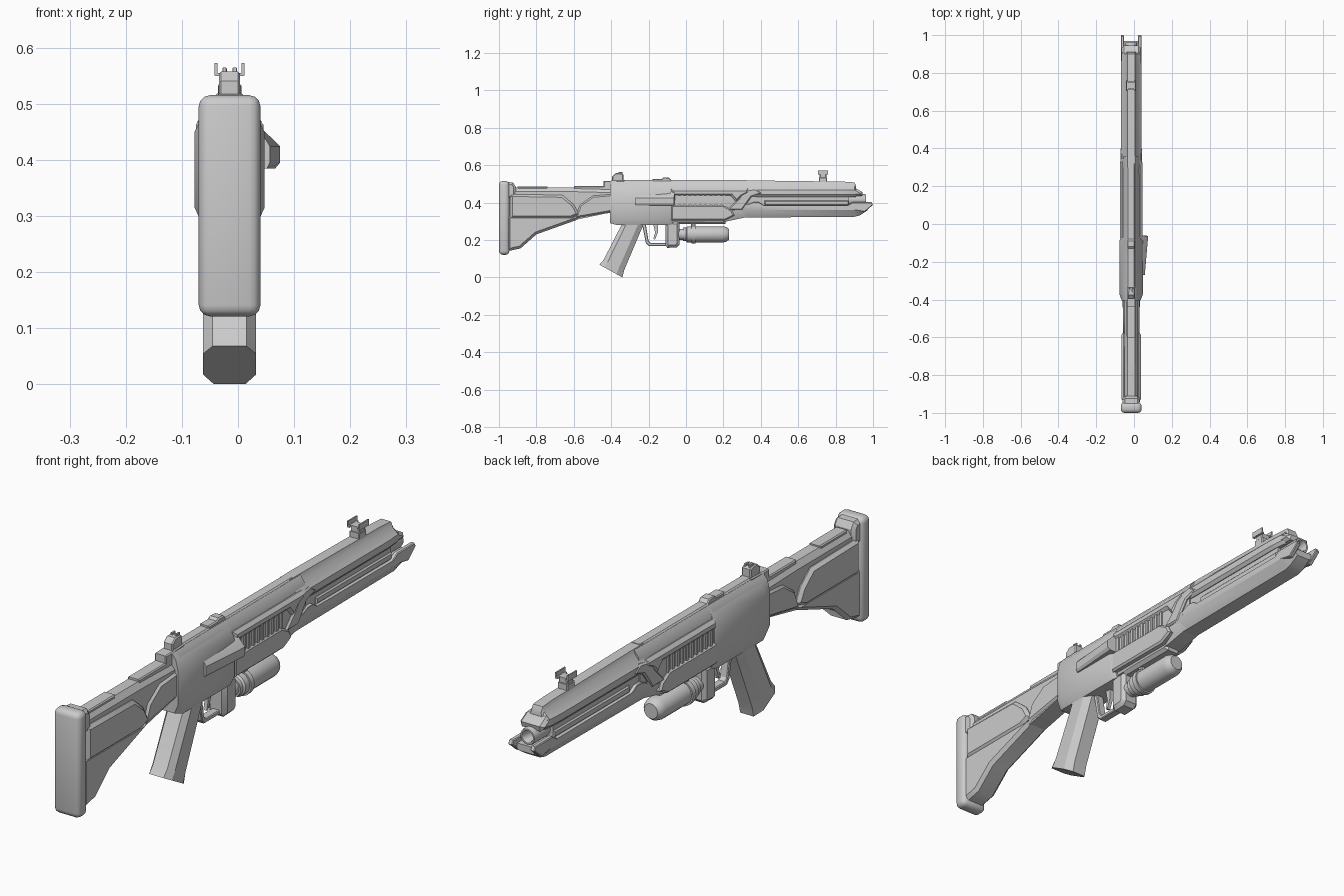
import bpy, bmesh, math

CX = -0.015  # middle plane of the rifle


def finish(name, bm, angle=30):
    bmesh.ops.recalc_face_normals(bm, faces=bm.faces)
    me = bpy.data.meshes.new(name)
    bm.to_mesh(me)
    bm.free()
    ob = bpy.data.objects.new(name, me)
    bpy.context.collection.objects.link(ob)
    bpy.ops.object.select_all(action='DESELECT')
    ob.select_set(True)
    bpy.context.view_layer.objects.active = ob
    bpy.ops.object.shade_smooth_by_angle(angle=math.radians(angle))
    return ob


def plate(name, pts, half, chamfer=0.0, x=CX, seg=1):
    """Side profile of (y, z) points, extruded across x, with chamfered rims."""
    bm = bmesh.new()
    f = bm.faces.new([bm.verts.new((x - half, y, z)) for y, z in pts])
    ext = bmesh.ops.extrude_face_region(bm, geom=[f])['geom']
    bmesh.ops.translate(bm, verts=[v for v in ext if isinstance(v, bmesh.types.BMVert)], vec=(2 * half, 0, 0))
    if chamfer:
        rims = [e for e in bm.edges if abs(e.verts[0].co.x - e.verts[1].co.x) < 1e-6]
        bmesh.ops.bevel(bm, geom=rims, offset=chamfer, segments=seg, profile=0.5, affect='EDGES', clamp_overlap=True)
    return finish(name, bm)


def block(name, y0, y1, z0, z1, half, chamfer=0.0, x=CX):
    return plate(name, [(y0, z0), (y1, z0), (y1, z1), (y0, z1)], half, chamfer, x)


def loft(name, sections):
    """Sections of (y, [(half width, z), ...]) mirrored about the middle plane."""
    bm = bmesh.new()
    rings = []
    for y, half in sections:
        ring = [(CX + w, y, z) for w, z in half] + [(CX - w, y, z) for w, z in reversed(half)]
        rings.append([bm.verts.new(c) for c in ring])
    n = len(rings[0])
    for a, b in zip(rings, rings[1:]):
        for i in range(n):
            bm.faces.new((a[i], a[(i + 1) % n], b[(i + 1) % n], b[i]))
    bm.faces.new(rings[0])
    bm.faces.new(rings[-1])
    return finish(name, bm)


def lathe(name, pts, z, n=20):
    """Revolve (radius, y) points about a line along y."""
    bm = bmesh.new()
    vs = [bm.verts.new((CX + r, y, z)) for r, y in pts]
    es = [bm.edges.new(p) for p in zip(vs, vs[1:])]
    bmesh.ops.spin(bm, geom=vs + es, cent=(CX, 0, z), axis=(0, 1, 0), angle=2 * math.pi, steps=n)
    bmesh.ops.remove_doubles(bm, verts=bm.verts, dist=1e-5)
    return finish(name, bm)


# Butt plate with rounded edges
bm = bmesh.new()
bmesh.ops.create_cube(bm, size=1)
for v in bm.verts:
    v.co = (CX + v.co.x * 0.11, -0.972 + v.co.y * 0.056, 0.318 + v.co.z * 0.394)
bmesh.ops.bevel(bm, geom=bm.edges[:], offset=0.02, segments=3, profile=0.5, affect='EDGES')
finish("butt_plate", bm, 40)
plate("butt_top_cap", [(-0.96, 0.42), (-0.91, 0.42), (-0.91, 0.485), (-0.925, 0.508), (-0.96, 0.51)], 0.045, 0.012)

# Stock: beam, neck, web and cheek panels
loft("stock_beam", [(y, [(0.02, zt), (0.036, zt - 0.022), (0.036, zb)])
                    for y, zt, zb in [(-0.95, 0.48, 0.31), (-0.58, 0.48, 0.31), (-0.39, 0.475, 0.35)]])
plate("stock_web", [(-0.955, 0.14), (-0.955, 0.33), (-0.55, 0.33), (-0.59, 0.305), (-0.80, 0.23), (-0.885, 0.155)],
      0.046, 0.018)
plate("cheek_panel", [(-0.94, 0.315), (-0.62, 0.315), (-0.57, 0.335), (-0.60, 0.39), (-0.66, 0.44), (-0.94, 0.445)],
      0.052, 0.012)
plate("stock_neck", [(-0.60, 0.312), (-0.55, 0.32), (-0.38, 0.35), (-0.38, 0.45), (-0.50, 0.44), (-0.57, 0.39)],
      0.044, 0.012)
block("stock_rib_rear", -0.90, -0.74, 0.47, 0.485, 0.024, 0.004)
block("stock_rib_front", -0.60, -0.43, 0.46, 0.488, 0.024, 0.004)

# Receiver: inner core and wide rear shell
def body(w, bottom, top=0.515):
    return [(0.022, top), (0.04, 0.492), (w, 0.45), (w, bottom + 0.035), (w - 0.016, bottom)]

loft("receiver_core", [(-0.38, body(0.05, 0.29)), (0.22, body(0.05, 0.30)), (0.36, body(0.046, 0.33))])
loft("receiver_shell", [(-0.405, body(0.05, 0.29)), (-0.37, body(0.0625, 0.28)),
                        (-0.09, body(0.0625, 0.28)), (-0.07, body(0.054, 0.285))])
plate("receiver_lower_panel", [(-0.08, 0.305), (0.21, 0.305), (0.26, 0.33), (0.245, 0.36), (0.20, 0.386), (-0.08, 0.386)],
      0.060, 0.007)
plate("receiver_upper_panel", [(-0.08, 0.435), (0.24, 0.435), (0.27, 0.40), (0.30, 0.43), (0.34, 0.45),
                               (0.33, 0.475), (-0.08, 0.475)], 0.060, 0.012)
for i in range(10):
    y = -0.055 + i * 0.028
    block("vent_fin", y, y + 0.012, 0.38, 0.44, 0.056)
plate("fore_joint", [(0.22, 0.36), (0.28, 0.42), (0.31, 0.465), (0.37, 0.475), (0.41, 0.45), (0.35, 0.43), (0.30, 0.36)],
      0.057, 0.006)
block("underside_keel", -0.05, 0.21, 0.285, 0.32, 0.035, 0.012)

# Top rail with raised steps
block("top_rail", -0.36, 0.32, 0.49, 0.52, 0.021, 0.005)
plate("rail_step", [(-0.18, 0.51), (-0.07, 0.51), (-0.09, 0.533), (-0.12, 0.535), (-0.13, 0.527), (-0.18, 0.527)], 0.02, 0.004)

# Side cover standing off the right side
bm = bmesh.new()
rings = []
for y, w in [(-0.27, 0.6), (-0.06, 1.0)]:
    rings.append([bm.verts.new((0.03 + dx * w, y, z)) for dx, z in
                  [(0, 0.462), (0.01, 0.458), (0.045, 0.424), (0.045, 0.395), (0.036, 0.384), (0, 0.384)]])
for i in range(6):
    bm.faces.new((rings[0][i], rings[0][i - 1], rings[1][i - 1], rings[1][i]))
for r in rings:
    bm.faces.new(r)
for v in rings[1][2:4]:
    v.co.y -= 0.005
finish("side_cover", bm)

# Fore end: upper shroud, inner core, lower trough
def shroud(w, top, low):
    return [(0.02, top), (0.026, top - 0.018), (w, 0.468), (w, low), (w - 0.01, low - 0.012)]

loft("upper_shroud", [(0.30, shroud(0.05, 0.518, 0.445)), (0.38, shroud(0.054, 0.518, 0.443)),
                      (0.84, shroud(0.054, 0.512, 0.443)), (0.90, shroud(0.05, 0.508, 0.443)),
                      (0.91, shroud(0.045, 0.488, 0.443))])
plate("muzzle_cap", [(0.86, 0.435), (0.94, 0.435), (0.945, 0.455), (0.905, 0.478), (0.86, 0.478)], 0.05, 0.012)
block("fore_core", 0.25, 0.87, 0.36, 0.46, 0.041)
block("slot_bar", 0.42, 0.87, 0.385, 0.412, 0.047, 0.005)

def trough(w, top, bottom, narrow):
    return [(w, top), (w, bottom + 0.04 * (top - bottom) / 0.065), (narrow, bottom)]

loft("lower_handguard", [(0.25, trough(0.05, 0.39, 0.318, 0.03)), (0.34, trough(0.055, 0.386, 0.32, 0.03)),
                         (0.90, trough(0.055, 0.384, 0.324, 0.03)), (0.93, trough(0.055, 0.384, 0.332, 0.03)),
                         (0.97, trough(0.052, 0.384, 0.358, 0.028))])
for s in (-1, 1):
    x = CX + s * 0.046
    plate("muzzle_prong", [(0.84, 0.37), (0.955, 0.35), (1.0, 0.388), (0.992, 0.402), (0.89, 0.402), (0.86, 0.383)],
          0.009, 0.003, x)
    plate("guard_edge", [(0.33, 0.37), (0.45, 0.37), (0.42, 0.383), (0.39, 0.402), (0.36, 0.402), (0.33, 0.39)], 0.009, 0.002, x)

# Open barrel
lathe("barrel", [(0, 0.90), (0.02, 0.90), (0.02, 0.955), (0.023, 0.962), (0.029, 0.962), (0.031, 0.955),
                 (0.031, 0.80), (0, 0.80)], 0.414, 24)

# Rear sight
plate("rear_sight_base", [(-0.44, 0.46), (-0.33, 0.46), (-0.33, 0.52), (-0.44, 0.515)], 0.024, 0.004)
plate("rear_sight", [(-0.395, 0.515), (-0.335, 0.515), (-0.335, 0.55), (-0.345, 0.557), (-0.375, 0.557), (-0.395, 0.54)],
      0.019, 0.004)
for s in (-1, 1):
    block("rear_sight_dot", -0.36, -0.34, 0.55, 0.564, 0.004, 0.001, CX + s * 0.009)
    # Front sight wings
    block("sight_wing", 0.705, 0.76, 0.55, 0.572, 0.0025, 0, CX + s * 0.024)
    block("sight_wing_foot", 0.705, 0.76, 0.549, 0.555, 0.005, 0, CX + s * 0.021)
block("front_sight_foot", 0.71, 0.755, 0.505, 0.535, 0.021, 0.003)
block("front_sight_deck", 0.715, 0.75, 0.53, 0.555, 0.019, 0.003)

# Pistol grip with chamfered corners
bm = bmesh.new()
rings = []
for (ya, za), (yb, zb) in [((-0.463, 0.068), (-0.34, 0.0)), ((-0.44, 0.095), (-0.33, 0.04)), ((-0.335, 0.30), (-0.22, 0.30))]:
    ring = []
    for w, t in [(0.03, 0), (0.047, 0.2), (0.047, 0.75), (0.028, 1), (-0.028, 1), (-0.047, 0.75), (-0.047, 0.2), (-0.03, 0)]:
        ring.append(bm.verts.new((CX + w, ya + (yb - ya) * t, za + (zb - za) * t)))
    rings.append(ring)
for a, b in zip(rings, rings[1:]):
    for i in range(8):
        bm.faces.new((a[i - 1], a[i], b[i], b[i - 1]))
bm.faces.new(rings[0])
bm.faces.new(rings[-1])
finish("pistol_grip", bm, 20)

# Trigger and guard
plate("trigger_guard", [(-0.235, 0.285), (-0.215, 0.185), (-0.20, 0.168), (-0.10, 0.168), (-0.10, 0.184),
                        (-0.19, 0.184), (-0.20, 0.195), (-0.215, 0.285)], 0.016, 0.003)
plate("trigger", [(-0.175, 0.285), (-0.165, 0.24), (-0.175, 0.205), (-0.165, 0.203), (-0.15, 0.24), (-0.15, 0.285)], 0.007)

# Bracket and canister under the receiver
plate("canister_bracket", [(-0.11, 0.30), (-0.11, 0.17), (-0.10, 0.158), (-0.05, 0.16), (-0.035, 0.175), (-0.035, 0.30)],
      0.038, 0.014)
lathe("canister", [(0, -0.06), (0.03, -0.06), (0.03, -0.015), (0.036, -0.015), (0.036, 0.0), (0.043, 0.006),
                   (0.043, 0.20), (0.038, 0.218), (0.028, 0.23), (0, 0.23)], 0.23)
lathe("canister_ring", [(0.04, 0.03), (0.049, 0.03), (0.049, 0.05), (0.04, 0.05)], 0.23)
block("canister_hanger", 0.028, 0.052, 0.265, 0.33, 0.02, 0.004)
